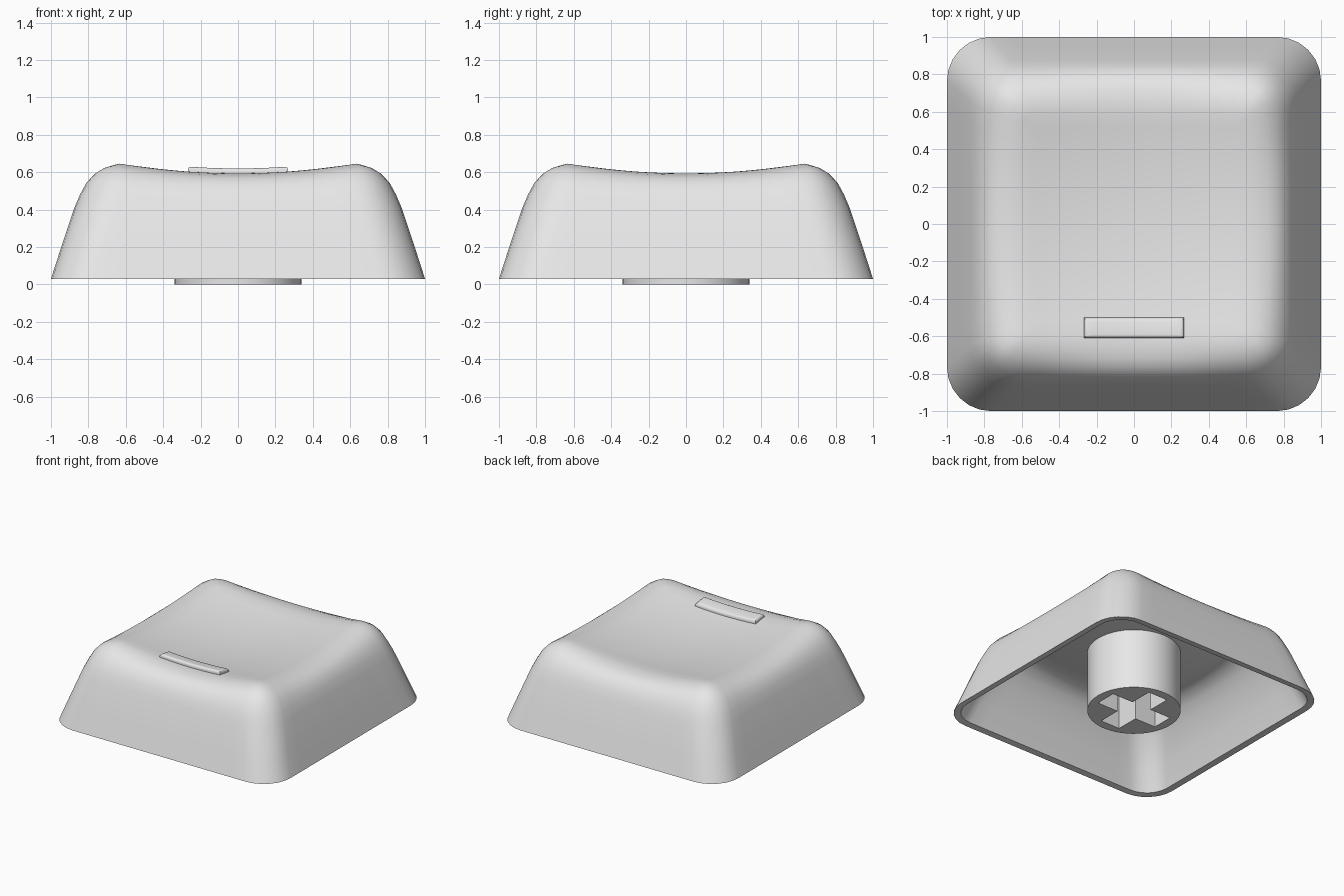
import bpy, bmesh, math
from mathutils import Vector

if "Cube" in bpy.data.objects:
    bpy.data.objects.remove(bpy.data.objects["Cube"])

grey = bpy.data.materials.new("light_grey")
grey.diffuse_color = (0.8, 0.8, 0.8, 1)
grey.use_nodes = True
grey.node_tree.nodes["Principled BSDF"].inputs["Base Color"].default_value = grey.diffuse_color


def dish(x, y):
    """Height of the scooped top."""
    return 0.545 + 0.135 * (x * x + y * y)


def add_object(name, bm, smooth=True):
    bmesh.ops.recalc_face_normals(bm, faces=bm.faces)
    me = bpy.data.meshes.new(name)
    bm.to_mesh(me)
    bm.free()
    me.materials.append(grey)
    ob = bpy.data.objects.new(name, me)
    bpy.context.collection.objects.link(ob)
    if smooth:
        bpy.ops.object.select_all(action='DESELECT')
        ob.select_set(True)
        bpy.context.view_layer.objects.active = ob
        bpy.ops.object.shade_smooth_by_angle(angle=math.radians(35))
    return ob


def rounded_square(h, r, side=12, corner=6):
    """Outline of a square of half width h with corner radius r."""
    pts = []
    for q in range(4):
        a0 = q * math.pi / 2
        cx = (h - r) * (1 if q in (0, 3) else -1)
        cy = (h - r) * (1 if q < 2 else -1)
        for i in range(corner + 1):
            a = a0 + i / corner * math.pi / 2
            pts.append((cx + r * math.cos(a), cy + r * math.sin(a)))
        ex, ey = pts[-1]
        nx, ny = -cy, cx        # straight run towards the next corner
        d = 2 * (h - r) / side
        dx, dy = -math.sin(a0 + math.pi / 2 - math.pi / 2), 0
        dx, dy = [(-1, 0), (0, -1), (1, 0), (0, 1)][q]
        for i in range(1, side):
            pts.append((ex + dx * d * i, ey + dy * d * i))
    return pts


# ---- cap shell: one skin from the ceiling, over the rim, to the dished top
bm = bmesh.new()
rings = []


def add_ring(h, r, z, lift=0.0, offset=None):
    ring = []
    for x, y in rounded_square(h, r):
        if offset is None:
            m = min(abs(x), abs(y)) / h
            zz = z + lift * m * m
        else:
            zz = dish(x, y) + offset
        ring.append(bm.verts.new((x, y, zz)))
    rings.append(ring)


CEIL = -0.08
for h in (0.06, 0.2, 0.35, 0.5, 0.6):
    add_ring(h, h * 0.2, 0, offset=CEIL)
for h, r, z, lift in [
        (0.69, 0.14, 0.50, 0.03), (0.75, 0.17, 0.45, 0.01), (0.81, 0.19, 0.37, 0),
        (0.89, 0.19, 0.2, 0), (0.95, 0.19, 0.035, 0),               # inner wall
        (1.0, 0.235, 0.03, 0), (0.945, 0.23, 0.2, 0), (0.875, 0.22, 0.41, 0),
        (0.845, 0.21, 0.48, 0), (0.81, 0.19, 0.535, 0.015),         # outer wall
        (0.765, 0.16, 0.57, 0.035), (0.72, 0.13, 0.585, 0.05),
        (0.665, 0.11, 0.593, 0.058)]:                               # shoulder
    add_ring(h, r, z, lift)
for h in (0.6, 0.52, 0.44, 0.36, 0.28, 0.2, 0.12, 0.05):
    add_ring(h, h * 0.15, 0, offset=0)
for a, b in zip(rings, rings[1:]):
    for i in range(len(a)):
        j = (i + 1) % len(a)
        bm.faces.new((a[i], a[j], b[j], b[i]))
for ring, off in ((rings[0], CEIL), (rings[-1], 0)):
    c = bm.verts.new((0, 0, dish(0, 0) + off))
    for i in range(len(ring)):
        bm.faces.new((ring[i], ring[(i + 1) % len(ring)], c))
add_object("cap_shell", bm)

# ---- homing bar: bevelled strip bent to follow the dish
bm = bmesh.new()
bmesh.ops.create_cube(bm, size=1)
for v in bm.verts:
    v.co = Vector((v.co.x * 0.536, v.co.y * 0.11 - 0.555, 0.028 if v.co.z > 0 else -0.03))
top_edges = [e for e in bm.edges if all(v.co.z > 0 for v in e.verts)]
bmesh.ops.bevel(bm, geom=top_edges, offset=0.02, segments=4, profile=0.5, affect='EDGES')
for i in range(-5, 6):
    bmesh.ops.bisect_plane(bm, geom=bm.verts[:] + bm.edges[:] + bm.faces[:],
                           plane_co=(i * 0.045, 0, 0), plane_no=(1, 0, 0))
for v in bm.verts:
    v.co.z += dish(v.co.x, v.co.y)
add_object("homing_bar", bm)

# ---- stem with a cross-shaped socket
bm = bmesh.new()
bmesh.ops.create_cone(bm, cap_ends=True, segments=48, radius1=0.34, radius2=0.34, depth=0.5)
bmesh.ops.translate(bm, verts=bm.verts, vec=(0, 0, 0.25))
stem = add_object("stem", bm, smooth=False)

L, W = 0.27, 0.085
bm = bmesh.new()
outline = [(L, -W), (L, W), (W, W), (W, L), (-W, L), (-W, W),
           (-L, W), (-L, -W), (-W, -W), (-W, -L), (W, -L), (W, -W)]
face = bm.faces.new([bm.verts.new((x, y, -0.1)) for x, y in outline])
ext = bmesh.ops.extrude_face_region(bm, geom=[face])
bmesh.ops.translate(bm, vec=(0, 0, 0.53),
                    verts=[g for g in ext["geom"] if isinstance(g, bmesh.types.BMVert)])
cutter = add_object("socket_cutter", bm, smooth=False)
cutter.hide_render = True

bpy.ops.object.select_all(action='DESELECT')
stem.select_set(True)
bpy.context.view_layer.objects.active = stem
cut = stem.modifiers.new("socket", 'BOOLEAN')
cut.operation = 'DIFFERENCE'
cut.solver = 'EXACT'
cut.object = cutter
bpy.ops.object.modifier_apply(modifier=cut.name)
bpy.data.objects.remove(cutter)
bpy.ops.object.shade_smooth_by_angle(angle=math.radians(35))
